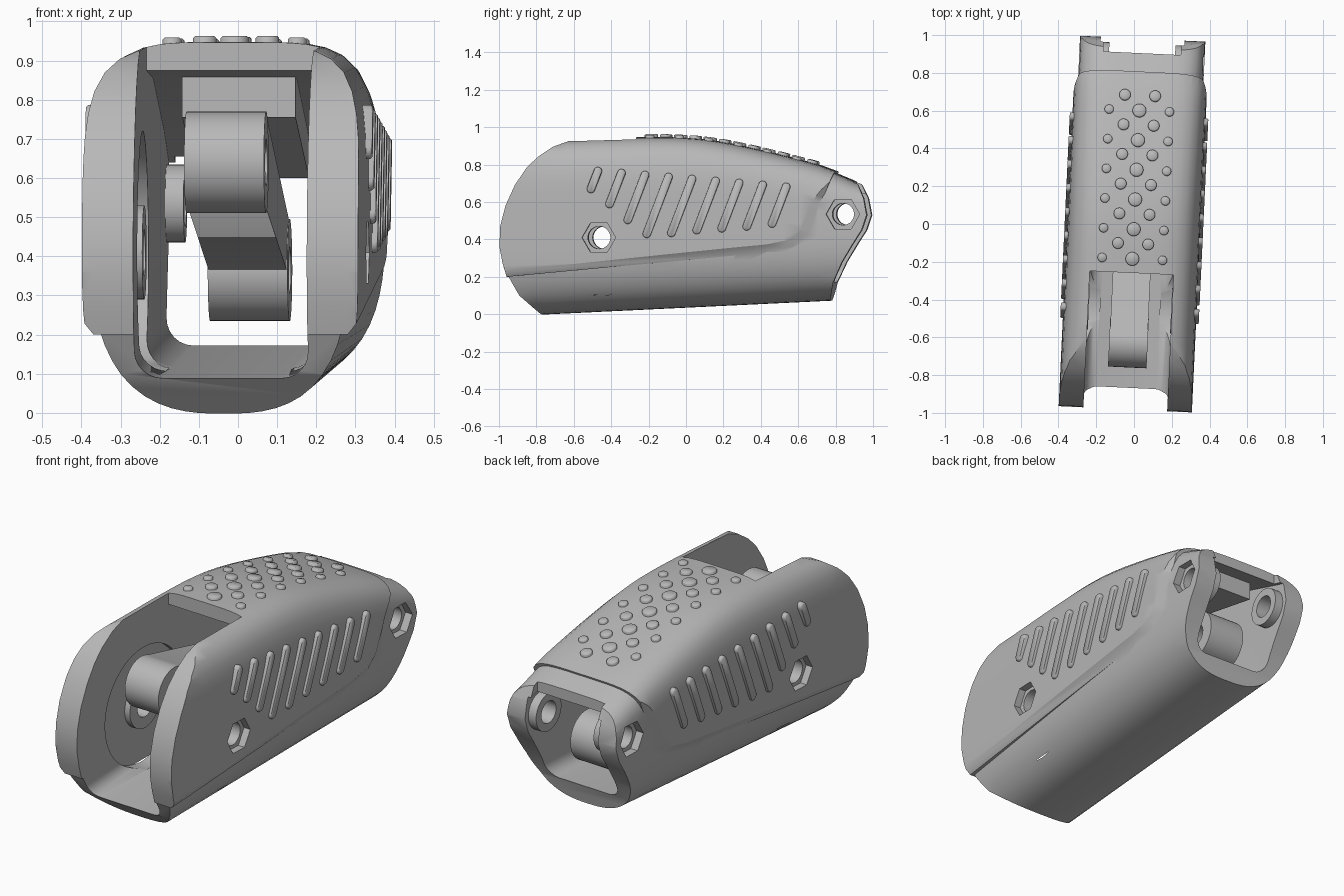
import bpy, bmesh, math
from mathutils import Matrix

if "Cube" in bpy.data.objects:
    bpy.data.objects.remove(bpy.data.objects["Cube"])

grey = bpy.data.materials.new("plain grey")
grey.use_nodes = True
grey.diffuse_color = (0.48, 0.48, 0.48, 1)
grey.node_tree.nodes["Principled BSDF"].inputs["Base Color"].default_value = (0.48, 0.48, 0.48, 1)
TURN = math.radians(-2.7)


def add(name, bm):
    bmesh.ops.recalc_face_normals(bm, faces=bm.faces)
    me = bpy.data.meshes.new(name)
    bm.to_mesh(me)
    bm.free()
    me.materials.append(grey)
    ob = bpy.data.objects.new(name, me)
    bpy.context.collection.objects.link(ob)
    return ob


def loft(name, loops):
    """Closed solid through loops of equal length."""
    bm = bmesh.new()
    rings = [[bm.verts.new(p) for p in loop] for loop in loops]
    for a, b in zip(rings, rings[1:]):
        for i in range(len(a)):
            j = (i + 1) % len(a)
            bm.faces.new((a[i], a[j], b[j], b[i]))
    bm.faces.new(rings[0])
    bm.faces.new(rings[-1])
    return add(name, bm)


def across(outline, x):
    return [(x, y, z) for y, z in outline]


def disc(y, z, r, n=32):
    return [(y + r * math.cos(2 * math.pi * i / n), z + r * math.sin(2 * math.pi * i / n)) for i in range(n)]


def bar(name, outline, x0, x1):
    return loft(name, [across(outline, x0), across(outline, x1)])


def combine(ob, op, tool):
    """Boolean with a tool that is used up."""
    mod = ob.modifiers.new("cut", 'BOOLEAN')
    mod.operation, mod.solver, mod.object = op, 'EXACT', tool
    bpy.context.view_layer.update()
    me = bpy.data.meshes.new_from_object(ob.evaluated_get(bpy.context.evaluated_depsgraph_get()))
    ob.modifiers.clear()
    ob.data = me
    bpy.data.objects.remove(tool)


def finish(ob, angle=32):
    ob.rotation_euler.z = TURN
    bpy.ops.object.select_all(action='DESELECT')
    ob.select_set(True)
    bpy.context.view_layer.objects.active = ob
    bpy.ops.object.shade_smooth_by_angle(angle=math.radians(angle))


def interp(table, y):
    for (y0, a), (y1, b) in zip(table, table[1:]):
        if y <= y1:
            t = max(0, (y - y0) / (y1 - y0))
            return a + (b - a) * t
    return table[-1][1]


ROOF = [(-1.1, 0.93), (-0.6, 0.937), (-0.25, 0.948), (0, 0.947), (0.2, 0.924), (0.5, 0.857), (0.8, 0.777), (0.92, 0.71), (1.1, 0.65)]


def roof(y):
    # averaged so the crown curves softly
    return sum(interp(ROOF, y + d) for d in (-0.1, -0.05, 0, 0.05, 0.1)) / 5


def skin(name, half, drop, low_power):
    """Rounded body section swept from front to back."""
    loops = []
    for k in range(25):
        y = -1.08 + k * 0.09
        top, bottom, mid = roof(y) - drop, 0.035 + 0.048 * y, 0.45
        loop = []
        for i in range(64):
            a = 2 * math.pi * i / 64
            c, s = math.cos(a), math.sin(a)
            e, h = (4.8, top - mid) if s > 0 else (low_power, mid - bottom)
            r = (abs(c) ** e + abs(s) ** e) ** (-1 / e)
            loop.append((half * c * r, y, mid + h * s * r))
        loops.append(loop)
    return loft(name, loops)


# Lower body, clipped to its side outline
shell = skin("shell", 0.332, 0.012, 2.7)
low = [(-0.935, 0.2), (-0.88, 0.1), (-0.82, 0.045), (-0.75, -0.02), (0.775, -0.02), (0.78, 0.08), (0.8, 0.17),
       (0.85, 0.28), (0.91, 0.38), (0.955, 0.45), (0.982, 0.53), (0.965, 0.62), (0.92, 0.72), (0.86, 1.1),
       (-0.4, 1.1), (-0.8, 0.6)]
combine(shell, 'INTERSECT', bar("low_clip", low, -0.5, 0.5))

# Upper cover with a chamfered lower and rear edge
cover = skin("cover", 0.353, 0, 4)
front = [(-0.62, 0.925), (-0.7, 0.895), (-0.78, 0.84), (-0.84, 0.78), (-0.9, 0.69), (-0.95, 0.58),
         (-0.978, 0.47), (-0.982, 0.36), (-0.965, 0.27)]
edge = [(-0.945, 0.2), (0.45, 0.33), (0.6, 0.36), (0.68, 0.43), (0.74, 0.6), (0.81, 0.77), (0.82, 1.1), (-0.4, 1.1), (-0.5, 0.96)]
inner = [(-0.955, 0.24), (0.45, 0.38), (0.57, 0.405), (0.62, 0.45), (0.69, 0.61), (0.77, 0.77), (0.78, 1.1), (-0.4, 1.1), (-0.5, 0.96)]
combine(cover, 'INTERSECT', loft("cover_clip", [across(front + (edge if abs(x) < 0.34 else inner), x)
                                                for x in (-0.357, -0.325, 0.325, 0.357)]))
combine(shell, 'UNION', cover)

# Hollow channel, open at both ends and at the front top
loops = []
for y, top in [(-1.1, 1.2), (-0.26, 1.2), (-0.259, 0.875), (0.1, 0.855), (0.7, 0.72), (0.92, 0.65), (1.1, 0.6)]:
    floor = 0.092 + (y + 0.8) * 0.05
    loop = [(-0.222, y, top), (0.222, y, top)]
    for s, turn in ((1, range(7)), (-1, range(6, -1, -1))):
        for k in turn:
            a = math.pi / 2 * k / 6
            loop.append((s * (0.152 + 0.07 * math.cos(a)), y, floor + 0.07 - 0.07 * math.sin(a)))
    loops.append(loop)
combine(shell, 'DIFFERENCE', loft("channel", loops))

# Rear edge of the roof set back between the tabs
notch = [(0.905, 0.56), (1.1, 0.56), (1.1, 0.9), (0.905, 0.9)]
combine(shell, 'DIFFERENCE', bar("notch", notch, -0.205, 0.205))

# Round clearance recesses inside the front walls
for s in (-1, 1):
    combine(shell, 'DIFFERENCE', bar("recess", disc(-0.45, 0.41, 0.31, 64), s * 0.16, s * 0.25))

# Bosses, hex pockets and through holes at both pins
PINS = [(-0.45, 0.41, 0.12, 0.218, 0.315, 0.06), (0.855, 0.535, 0.1, 0.175, 0.29, 0.058)]
for y, z, r, x0, pocket, hole in PINS:
    for s in (-1, 1):
        combine(shell, 'UNION', bar("boss", disc(y, z, r), s * x0, s * 0.27))
        combine(shell, 'DIFFERENCE', bar("hex", disc(y, z, 0.09, 6), s * pocket, s * 0.5))
    combine(shell, 'DIFFERENCE', bar("hole", disc(y, z, hole), -0.6, 0.6))
finish(shell)

# Stop block hanging under the roof
finish(bar("roof_block", [(0.05, 0.755), (0.78, 0.6), (0.78, 0.73), (0.05, 0.89)], -0.145, 0.145))

# Lever: a bar with a drum at each end
lever = bar("lever", [(-0.63, 0.53), (0.56, 0.36), (0.68, 0.485), (-0.6, 0.765)], -0.1, 0.1)
for y, z in ((-0.63, 0.64), (0.65, 0.365)):
    combine(lever, 'UNION', bar("drum", disc(y, z, 0.13, 40), -0.102, 0.102))
    combine(lever, 'DIFFERENCE', bar("bore", disc(y, z, 0.06), -0.3, 0.3))
finish(lever)


def pad(outline, base, top, shrink):
    """Loops of a raised plate with a softened rim, from a flat outline."""
    cx = sum(p[0] for p in outline) / len(outline)
    cy = sum(p[1] for p in outline) / len(outline)
    small = []
    for x, y in outline:
        k = 1 - shrink / math.hypot(x - cx, y - cy)
        small.append((cx + (x - cx) * k, cy + (y - cy) * k))
    return [[(x, y, base) for x, y in outline], [(x, y, top - shrink) for x, y in outline], [(x, y, top) for x, y in small]]


# Slanted grip ribs on both sides
LOW = [0.65, 0.57, 0.485, 0.41, 0.415, 0.43, 0.44, 0.45, 0.465]
for side, s in (("left", 1), ("right", -1)):
    for i, z0 in enumerate(LOW):
        z1 = 0.785 - 0.0105 * i
        y1 = -0.455 + 0.126 * i
        dy, dz = -0.38 * (z1 - z0), z0 - z1
        n = math.hypot(dy, dz)
        ang = math.atan2(dz, dy)
        outline = []
        for k in range(20):
            a = ang + math.pi / 2 + math.pi * (k if k < 10 else k - 1) / 9
            oy, oz = (y1, z1 - 0.02) if k < 10 else (y1 + dy * (1 - 0.04 / n), z0 + 0.02)
            outline.append((oy + 0.022 * math.cos(a), oz + 0.022 * math.sin(a)))
        loops = [[(s * h, y, z) for y, z, h in loop] for loop in pad(outline, 0.3, 0.367, 0.006)]
        finish(loft(f"{side}_rib_{i + 1}", loops), 60)

# Round grip studs on the roof
for i in range(6):
    y = -0.185 + 0.157 * i
    for x, dy, r in ((0, 0, 0.036), (0.08, 0.08, 0.03), (-0.08, 0.08, 0.03), (0.16, 0, 0.024), (-0.16, 0, 0.024)):
        stud = loft("roof_stud", pad(disc(0, 0, r, 24), -0.04, 0.015, 0.005))
        slope = (roof(y + dy + 0.03) - roof(y + dy - 0.03)) / 0.06
        dip = 0.004 if abs(x) > 0.1 else 0
        stud.data.transform(Matrix.Translation((x, y + dy, roof(y + dy) - dip)) @ Matrix.Rotation(math.atan(slope), 4, 'X'))
        finish(stud, 60)
